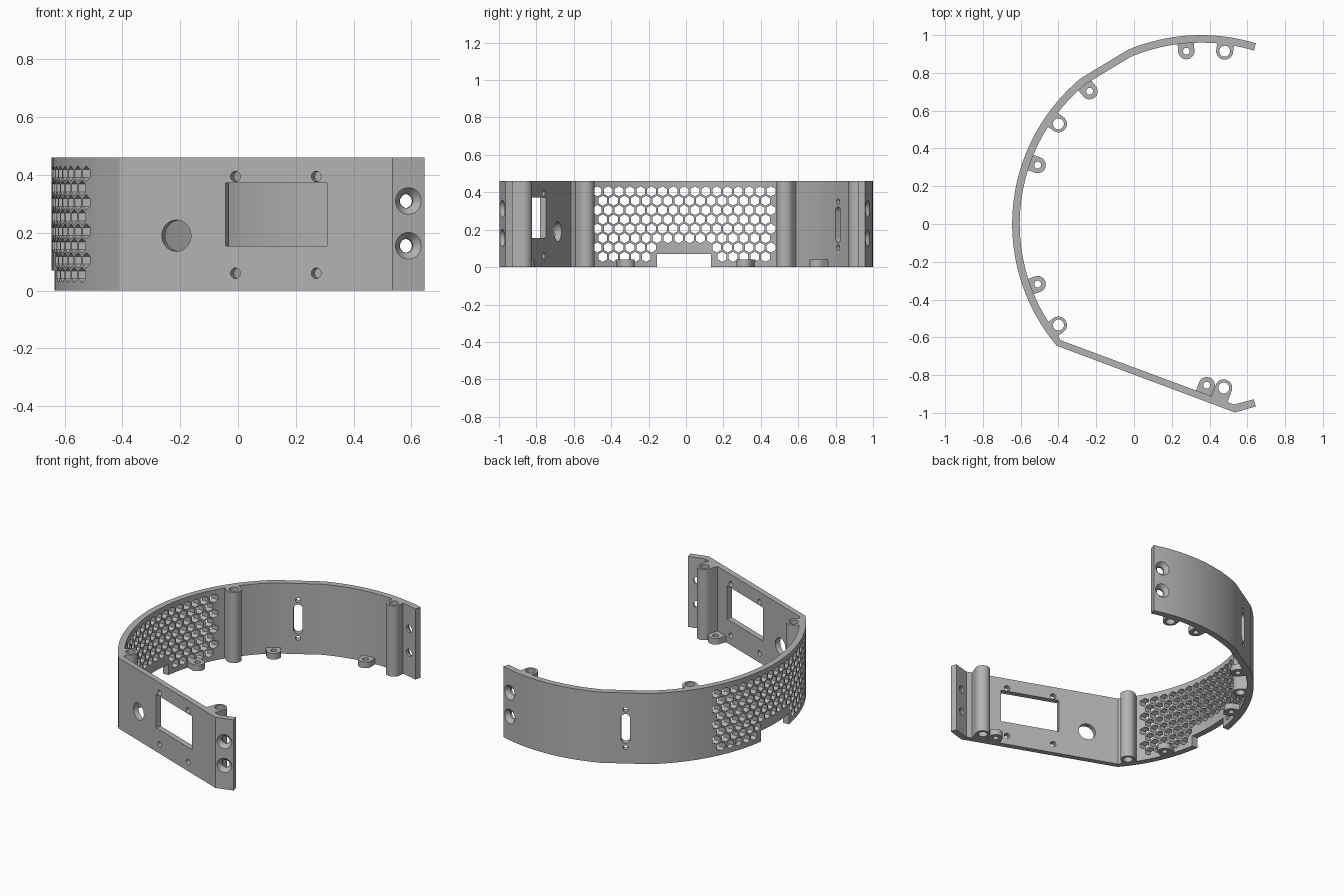
import bpy, bmesh, math
from mathutils import Matrix, Vector

cube = bpy.data.objects.get("Cube")
if cube:
    bpy.data.objects.remove(cube)

HEIGHT, CX, R, WALL = 0.46, 0.355, 1.0, 0.04
UP = Vector((0, 0, 1))

grey = bpy.data.materials.new("plain grey")
grey.use_nodes = True
grey.diffuse_color = (0.45, 0.45, 0.45, 1)
grey.node_tree.nodes["Principled BSDF"].inputs["Base Color"].default_value = grey.diffuse_color


def frame(x, y, z, degrees):
    """Local z points outward at the given heading, local y points up."""
    a = math.radians(degrees)
    out = Vector((math.cos(a), math.sin(a), 0))
    side = UP.cross(out)
    return Matrix.Translation((x, y, z)) @ Matrix((side, UP, out)).transposed().to_4x4()


def prism(bm, points, matrix, low, high, taper=1.0):
    """Extrude a closed outline along local z, optionally widening it."""
    a = [bm.verts.new(matrix @ Vector((x, y, low))) for x, y in points]
    b = [bm.verts.new(matrix @ Vector((x * taper, y * taper, high))) for x, y in points]
    bm.faces.new(a[::-1])
    bm.faces.new(b)
    for i in range(len(a)):
        bm.faces.new((a[i - 1], a[i], b[i], b[i - 1]))


def make(name, bm):
    bmesh.ops.recalc_face_normals(bm, faces=bm.faces)
    mesh = bpy.data.meshes.new(name)
    bm.to_mesh(mesh)
    bm.free()
    mesh.materials.append(grey)
    obj = bpy.data.objects.new(name, mesh)
    bpy.context.collection.objects.link(obj)
    return obj


def activate(obj):
    bpy.ops.object.select_all(action='DESELECT')
    obj.select_set(True)
    bpy.context.view_layer.objects.active = obj


def cut_mesh(target, bm):
    cutter = make("cutter", bm)
    cutter.hide_render = True
    mod = target.modifiers.new("cut", 'BOOLEAN')
    mod.operation, mod.solver, mod.object = 'DIFFERENCE', 'EXACT', cutter
    activate(target)
    bpy.ops.object.modifier_apply(modifier=mod.name)
    bpy.data.objects.remove(cutter)


def cut(target, points, matrix, low=-0.1, high=0.1, taper=1.0):
    bm = bmesh.new()
    prism(bm, points, matrix, low, high, taper)
    cut_mesh(target, bm)


def ring(r, n=24, start=0.0, sweep=2 * math.pi, cy=0.0):
    return [(r * math.cos(start + sweep * i / n), cy + r * math.sin(start + sweep * i / n))
            for i in range(n)]


def rect(w, h):
    return [(-w / 2, -h / 2), (w / 2, -h / 2), (w / 2, h / 2), (-w / 2, h / 2)]


def arc_point(r, degrees):
    a = math.radians(degrees)
    return (CX + r * math.cos(a), r * math.sin(a))


# Wall: arc with one flat facet, a straight front panel and a short end flap
FLAT = (112.9, 129.4)
angles = [73.1 + (FLAT[0] - 73.1) * i / 20 for i in range(21)]
angles += [FLAT[1] + (220.1 - FLAT[1]) * i / 45 for i in range(46)]
flat_gap = R * math.cos(math.radians(FLAT[1] - FLAT[0]) / 2)
outer = [arc_point(R, a) for a in angles]
inner = [arc_point(R - WALL, a) for a in angles]
outer += [(0.535, -0.998), (0.645, -0.966)]
inner[-1] = (-0.39, -0.615)
inner += [(0.53, -0.956), (0.634, -0.928)]

bm = bmesh.new()
loops = [[bm.verts.new((x, y, z)) for x, y in line]
         for line, z in ((outer, 0), (inner, 0), (inner, HEIGHT), (outer, HEIGHT))]
for k in range(4):
    a, b = loops[k], loops[(k + 1) % 4]
    for i in range(len(a) - 1):
        bm.faces.new((a[i], a[i + 1], b[i + 1], b[i]))
bm.faces.new([l[0] for l in loops])
bm.faces.new([l[-1] for l in loops])
wall = make("curved_wall", bm)

# Bottom notch in the curved side
cut(wall, rect(0.289, 0.14), frame(-0.5, -0.01, 0, 180), -0.2, 0.2)

# Honeycomb grille, cut straight through sideways
bm = bmesh.new()
hexagon = ring(0.027, 6, math.pi / 6)
pitch = 0.058
for row in range(8):
    odd = row % 2
    for col in range(-8, 9 - odd):
        y = (col + odd / 2) * pitch
        if row >= 6 and abs(y) < 0.17:
            continue
        prism(bm, hexagon, frame(-0.5, y - 0.01, 0.405 - row * 0.05, 180), -0.2, 0.2)
cut_mesh(wall, bm)

# Front panel: window, round hole and four screw holes
PANEL = math.degrees(math.atan2(-0.945, -0.348))


def panel_frame(x, z):
    return frame(x, -0.65 - (x + 0.41) * 0.348 / 0.945, z, PANEL)


cut(wall, rect(0.375, 0.218), panel_frame(0.132, 0.264))
cut(wall, ring(0.054, 32), panel_frame(-0.215, 0.19))
for x in (-0.01, 0.27):
    for z in (0.06, 0.395):
        cut(wall, ring(0.018), panel_frame(x, z))

# Vertical slot and two small holes in the flat facet
mid = sum(FLAT) / 2
fx, fy = arc_point(flat_gap, mid)
half = 0.068
slot = (ring(0.0275, 12, 0, math.pi, half) + [(-0.0275, half)]
        + ring(0.0275, 12, math.pi, math.pi, -half) + [(0.0275, -half)])
cut(wall, slot, frame(fx, fy, 0.227, mid))
for z in (0.104, 0.35):
    cut(wall, ring(0.015), frame(fx, fy, z, mid))

# Countersunk bolt holes at both ends
for y, heading in ((0.972, 76.4), (-0.982, -74)):
    for z in (0.155, 0.31):
        f = frame(0.59, y, z, heading)
        cut(wall, ring(0.024), f)
        cut(wall, ring(0.024, 32), f, -0.026, 0.002, 2.0)


# Screw posts and low mounting tabs, rounded inward and joined to the wall
def lug(name, x, y, r, hole, height, reach, heading):
    a = math.radians(heading)
    body = ring(r, 20, a + math.pi / 2, math.pi)
    body.append((r * math.sin(a), -r * math.cos(a)))
    ox, oy = reach * math.cos(a), reach * math.sin(a)
    body += [(body[-1][0] + ox, body[-1][1] + oy), (body[0][0] + ox, body[0][1] + oy)]
    base = Matrix.Translation((x, y, 0))
    bm = bmesh.new()
    prism(bm, body, base, 0, height)
    obj = make(name, bm)
    cut(obj, ring(hole), base, -0.1, height + 0.1)
    return obj


parts = [wall]
for name, r, hole, height, spots in (
        ("screw_post", 0.045, 0.029, HEIGHT,
         ((-0.4, 0.53), (-0.4, -0.535), (0.48, 0.915), (0.475, -0.868))),
        ("mounting_tab", 0.043, 0.018, 0.04,
         ((0.277, 0.915), (-0.235, 0.703), (-0.51, 0.312), (-0.51, -0.318), (0.385, -0.853)))):
    for i, (x, y) in enumerate(spots):
        on_panel = x > 0 and y < 0
        heading = PANEL if on_panel else math.degrees(math.atan2(y, x - CX))
        reach = 0.075 if on_panel else 0.055
        parts.append(lug(f"{name}_{i + 1}", x, y, r, hole, height, reach, heading))

for obj in parts:
    activate(obj)
    bpy.ops.object.shade_smooth_by_angle(angle=math.radians(20))
